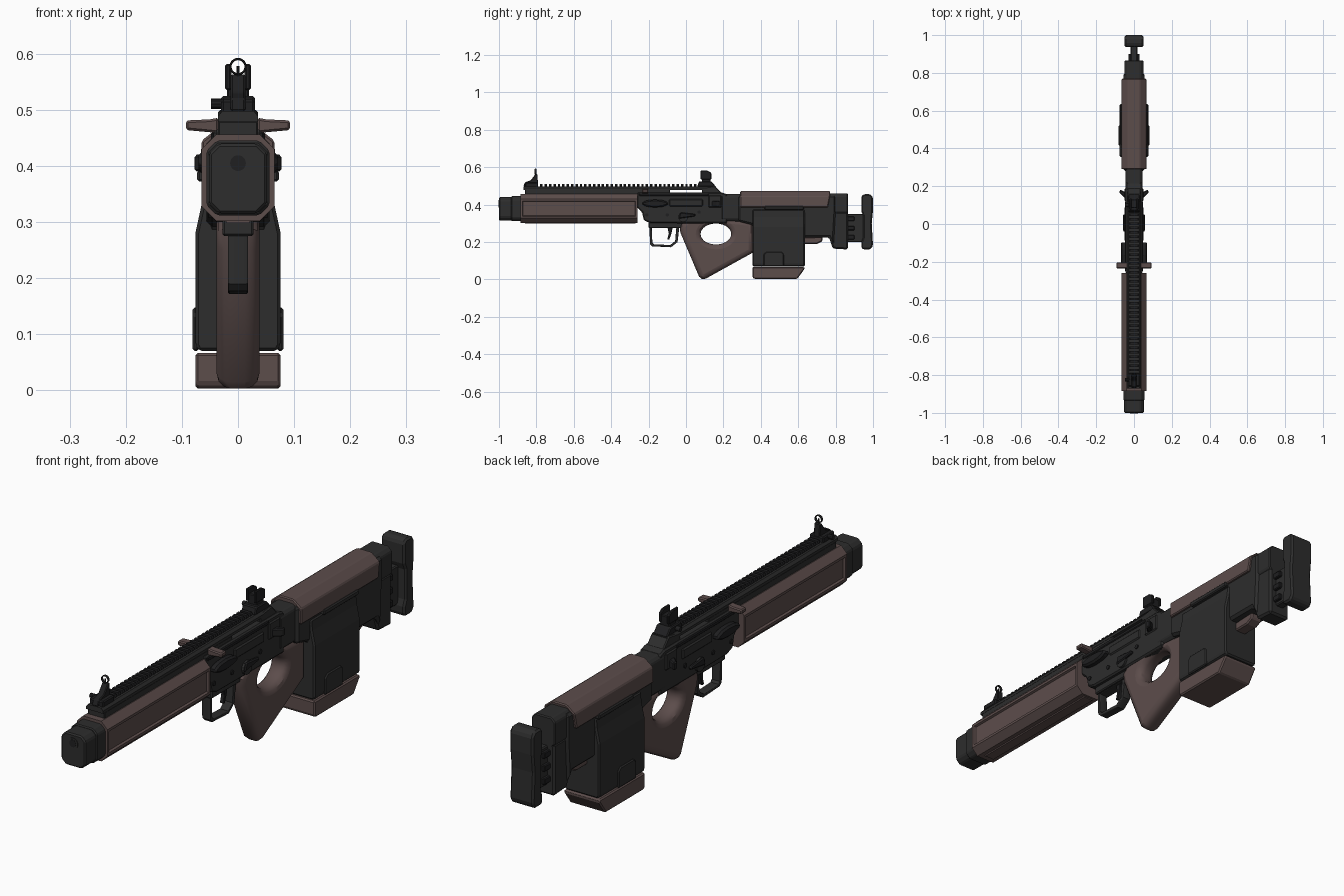
import bpy, bmesh, math
from mathutils import Matrix, Vector

if "Cube" in bpy.data.objects:
    bpy.data.objects.remove(bpy.data.objects["Cube"])


def material(name, rgb):
    m = bpy.data.materials.new(name)
    m.use_nodes = True
    m.diffuse_color = (*rgb, 1)
    m.node_tree.nodes["Principled BSDF"].inputs["Base Color"].default_value = (*rgb, 1)
    return m


DARK = material("charcoal", (0.026, 0.026, 0.026))
BLACK = material("near black", (0.014, 0.014, 0.015))
BROWN = material("dull brown", (0.108, 0.074, 0.071))


def finish(name, bm, mat, bevel=0.0):
    bmesh.ops.recalc_face_normals(bm, faces=bm.faces)
    me = bpy.data.meshes.new(name)
    bm.to_mesh(me)
    bm.free()
    me.materials.append(mat)
    ob = bpy.data.objects.new(name, me)
    bpy.context.collection.objects.link(ob)
    if bevel:
        mod = ob.modifiers.new("edge", "BEVEL")
        mod.width = bevel
        mod.segments = 1
        mod.limit_method = "ANGLE"
    return ob


def extrude(points, offset):
    bm = bmesh.new()
    face = bm.faces.new([bm.verts.new(p) for p in points])
    new = bmesh.ops.extrude_face_region(bm, geom=[face])["geom"]
    bmesh.ops.translate(bm, vec=offset, verts=[v for v in new if isinstance(v, bmesh.types.BMVert)])
    return bm


def side(name, pts, x0, x1, mat, bevel=0.0):
    """Side outline (y, z) spanning x0..x1."""
    return finish(name, extrude([(x0, y, z) for y, z in pts], (x1 - x0, 0, 0)), mat, bevel)


def section(name, half, y0, y1, mat, bevel=0.0):
    """Mirrored cross-section (x, z) running y0..y1."""
    pts = half + [(-x, z) for x, z in reversed(half)]
    return finish(name, extrude([(x, y0, z) for x, z in pts], (0, y1 - y0, 0)), mat, bevel)


def box(name, x, y, z, mat, bevel=0.0):
    return side(name, [(y[0], z[0]), (y[1], z[0]), (y[1], z[1]), (y[0], z[1])], *x, mat, bevel)


def rod(name, centre, radius, length, axis, mat, sides=16):
    bm = bmesh.new()
    turn = Vector((0, 0, 1)).rotation_difference(Vector(axis)).to_matrix().to_4x4()
    bmesh.ops.create_cone(bm, cap_ends=True, segments=sides, radius1=radius, radius2=radius,
                          depth=length, matrix=Matrix.Translation(centre) @ turn)
    return finish(name, bm, mat)


def ring_plate(name, outer, hole, half, bevel, mat):
    """Side plate with a through hole and rounded rims."""
    cu = bpy.data.curves.new(name, "CURVE")
    cu.dimensions, cu.fill_mode = "2D", "BOTH"
    cu.extrude, cu.bevel_depth, cu.offset, cu.bevel_resolution = half - bevel, bevel, -bevel, 2
    for pts in (outer, hole):
        sp = cu.splines.new("POLY")
        sp.points.add(len(pts) - 1)
        for p, (y, z) in zip(sp.points, pts):
            p.co = (y, z, 0, 1)
        sp.use_cyclic_u = True
    cu.materials.append(mat)
    ob = bpy.data.objects.new(name, cu)
    bpy.context.collection.objects.link(ob)
    ob.rotation_euler = (math.pi / 2, 0, math.pi / 2)
    bpy.ops.object.select_all(action="DESELECT")
    ob.select_set(True)
    bpy.context.view_layer.objects.active = ob
    bpy.ops.object.convert(target="MESH")
    bpy.ops.object.shade_smooth_by_angle(angle=math.radians(30))


def ellipse(cy, cz, ry, rz, n=28):
    return [(cy + ry * math.cos(i * math.tau / n), cz + rz * math.sin(i * math.tau / n)) for i in range(n)]


def octagon(w, z0, z1, cut):
    return [(w - cut, z0), (w, z0 + cut), (w, z1 - cut), (w - cut, z1)]


# Muzzle block and bore
section("muzzle_block", octagon(0.052, 0.315, 0.44, 0.018), -1.0, -0.93, DARK, 0.005)
section("muzzle_collar", octagon(0.056, 0.312, 0.445, 0.018), -0.935, -0.87, DARK, 0.004)
rod("muzzle_ring", (0, -0.998, 0.405), 0.021, 0.008, (0, 1, 0), DARK, 24)
rod("muzzle_bore", (0, -0.999, 0.405), 0.014, 0.008, (0, 1, 0), BLACK, 24)

# Handguard with sunken side panels
guard = section("handguard", octagon(0.065, 0.302, 0.456, 0.026), -0.885, -0.26, BROWN)
bm = bmesh.new()
bm.from_mesh(guard.data)
for f in [f for f in bm.faces if abs(f.normal.x) > 0.9]:
    bmesh.ops.inset_region(bm, faces=[f], thickness=0.014)
    bmesh.ops.inset_region(bm, faces=[f], thickness=0.005, depth=-0.008)
bm.to_mesh(guard.data)
bm.free()
section("handguard_rib", [(0.02, 0.298), (0.026, 0.31)], -0.86, -0.27, BROWN)

# Top rail with teeth
section("rail_spine", [(0.036, 0.478), (0.036, 0.488), (0.028, 0.498)], -0.87, 0.16, DARK)
section("rail_base", [(0.036, 0.45), (0.036, 0.48)], -0.86, -0.085, DARK, 0.003)
tooth = section("rail_teeth", [(0.018, 0.496), (0.024, 0.502), (0.02, 0.511)], -0.85, -0.837, BLACK)
arr = tooth.modifiers.new("repeat", "ARRAY")
arr.use_relative_offset = False
arr.use_constant_offset = True
arr.constant_offset_displace = (0, 0.0235, 0)
arr.count = 39

# Receiver
side("receiver", [(-0.262, 0.465), (-0.262, 0.385), (-0.235, 0.36), (-0.225, 0.315), (-0.19, 0.302),
                  (0.0, 0.3), (0.22, 0.3), (0.22, 0.455), (0.19, 0.465)], -0.044, 0.044, DARK, 0.006)
side("receiver_rear_slope", [(0.085, 0.45), (0.085, 0.49), (0.155, 0.5), (0.20, 0.452)], -0.036, 0.036, DARK, 0.004)
box("trigger_housing", (-0.028, 0.028), (-0.2, -0.02), (0.275, 0.31), DARK, 0.004)
for s, word in ((1, "left"), (-1, "right")):
    def across(a, b):
        return (s * a, s * b)
    side(word + "_port_bulge", ellipse(-0.165, 0.406, 0.072, 0.021, 12), *across(0.04, 0.07), BLACK, 0.012)
    box(word + "_port_cover", across(0.04, 0.05), (-0.09, 0.09), (0.39, 0.43), DARK, 0.006)
    box(word + "_upper_strip", across(0.04, 0.048), (-0.25, 0.12), (0.445, 0.46), BLACK, 0.003)
    rod(word + "_selector_hub", (s * 0.046, -0.015, 0.333), 0.026, 0.014, (1, 0, 0), DARK)
    side(word + "_selector_lever", [(-0.04, 0.325), (0.05, 0.338), (0.05, 0.35), (-0.03, 0.358)],
         *across(0.044, 0.058), BLACK, 0.004)
    for y, z in ((-0.21, 0.345), (-0.1, 0.345), (0.07, 0.36)):
        rod(word + "_pin", (s * 0.044, y, z), 0.009, 0.008, (1, 0, 0), BLACK, 10)
    # Swept release wing
    wing = [(0.04, 0.13), (0.078, 0.165), (0.074, 0.182), (0.04, 0.165)]
    finish(word + "_release_wing", extrude([(s * x, y, 0.39) for x, y in wing], (0, 0, 0.03)), BLACK, 0.004)
    box(word + "_rear_plate", across(0.04, 0.049), (0.12, 0.19), (0.385, 0.45), DARK, 0.005)
    # Charging handle
    handle = [(0.034, 0.458), (0.05, 0.46), (0.093, 0.464), (0.093, 0.481), (0.05, 0.483), (0.034, 0.486)]
    finish(word + "_charging_handle", extrude([(s * x, -0.235, z) for x, z in handle], (0, 0.032, 0)), BROWN, 0.004)

# Trigger and guard
ring_plate("trigger_guard",
           [(-0.195, 0.285), (-0.193, 0.19), (-0.18, 0.177), (-0.08, 0.172), (-0.045, 0.2), (-0.035, 0.285)],
           [(-0.182, 0.274), (-0.18, 0.196), (-0.172, 0.188), (-0.085, 0.184), (-0.058, 0.205), (-0.052, 0.274)],
           0.018, 0.003, DARK)
side("trigger", [(-0.1, 0.285), (-0.092, 0.245), (-0.1, 0.215), (-0.09, 0.212), (-0.078, 0.245), (-0.07, 0.285)],
     -0.008, 0.008, BLACK, 0.002)

# Thumbhole grip
ring_plate("grip", [(-0.035, 0.29), (-0.03, 0.25), (0.07, 0.015), (0.085, 0.003), (0.105, 0.004), (0.36, 0.145),
                    (0.36, 0.31), (0.22, 0.325), (0.01, 0.325)],
           ellipse(0.16, 0.243, 0.082, 0.056), 0.038, 0.026, BROWN)

# Stock body and cheek rest
section("stock_neck", octagon(0.046, 0.31, 0.456, 0.014), 0.19, 0.32, DARK, 0.004)
side("stock_body", [(0.28, 0.45), (0.28, 0.31), (0.36, 0.29), (0.36, 0.25), (0.64, 0.225), (0.765, 0.225), (0.79, 0.18),
                    (0.80, 0.35), (0.80, 0.45)], -0.056, 0.056, DARK, 0.01)
section("stock_end", octagon(0.05, 0.345, 0.46, 0.016), 0.76, 0.866, DARK, 0.004)
side("stock_heel", [(0.765, 0.36), (0.765, 0.225), (0.785, 0.165), (0.866, 0.16), (0.866, 0.36)],
     -0.047, 0.047, DARK, 0.008)
cheek = section("cheek_rest", [(0.067, 0.385), (0.065, 0.445), (0.03, 0.472)], 0.29, 0.77, BROWN, 0.004)
for v in cheek.data.vertices:
    if v.co.y > 0.7 and v.co.z < 0.4:
        v.co.y -= 0.012
for s in (1, -1):
    box("cheek_clip", (s * 0.055, s * 0.073), (0.42, 0.63), (0.372, 0.392), DARK, 0.004)

# Magazine, floor and release
mag = [(0.07, 0.07), (0.076, 0.08), (0.076, 0.28), (0.064, 0.335), (0.06, 0.375)]
section("magazine", mag, 0.355, 0.635, DARK, 0.008)
side("magazine_floor", [(0.355, 0.067), (0.355, 0.012), (0.365, 0.003), (0.595, 0.003), (0.635, 0.058), (0.63, 0.067)],
     -0.076, 0.076, BROWN, 0.005)
for s in (1, -1):
    side("magazine_latch", [(0.415, 0.07), (0.415, 0.135), (0.43, 0.148), (0.51, 0.148), (0.523, 0.135), (0.523, 0.07)],
         s * 0.07, s * 0.081, DARK, 0.004)
side("magazine_release", [(0.63, 0.225), (0.63, 0.19), (0.70, 0.19), (0.73, 0.205), (0.73, 0.23)],
     -0.025, 0.025, BROWN, 0.005)

# Butt pad on its struts
box("butt_strut", (-0.018, 0.018), (0.85, 0.95), (0.2, 0.35), DARK, 0.004)
for z in (0.225, 0.275, 0.325):
    box("strut_rib", (-0.03, 0.03), (0.86, 0.9), (z - 0.012, z + 0.012), BLACK, 0.003)
side("butt_pad", [(0.937, 0.445), (0.937, 0.365), (0.947, 0.34), (0.947, 0.225), (0.937, 0.2), (0.937, 0.17), (0.947, 0.16),
                  (0.985, 0.16), (1.0, 0.18), (0.993, 0.3), (1.0, 0.37), (1.0, 0.44), (0.985, 0.456), (0.95, 0.456)],
     -0.05, 0.05, DARK, 0.01)

# Front sight: sloped base, post and hood ring
side("front_sight_base", [(-0.87, 0.498), (-0.86, 0.52), (-0.83, 0.53), (-0.805, 0.563), (-0.795, 0.563), (-0.79, 0.498)],
     -0.013, 0.013, BLACK, 0.003)
box("front_sight_clamp", (-0.03, 0.03), (-0.86, -0.79), (0.494, 0.518), BLACK, 0.004)
rod("front_sight_screw", (-0.035, -0.825, 0.51), 0.009, 0.026, (1, 0, 0), BLACK, 10)
rod("front_sight_post", (0, -0.805, 0.568), 0.0025, 0.02, (0, 0, 1), BLACK, 8)
bpy.ops.mesh.primitive_torus_add(location=(0, -0.805, 0.577), rotation=(math.pi / 2, 0, 0), major_segments=24,
                                 minor_segments=6, major_radius=0.0135, minor_radius=0.002)
hood = bpy.context.object
hood.name = "front_sight_hood"
hood.scale.z = 3
hood.data.materials.append(BLACK)

# Rear sight: clamp, plate and two ears
side("rear_sight_base", [(0.06, 0.496), (0.07, 0.525), (0.135, 0.525), (0.16, 0.496)], -0.03, 0.03, BLACK, 0.004)
box("rear_sight_plate", (-0.02, 0.02), (0.085, 0.13), (0.52, 0.562), BLACK, 0.003)
for s in (1, -1):
    side("rear_sight_ear", [(0.077, 0.535), (0.077, 0.582), (0.115, 0.582), (0.135, 0.57), (0.135, 0.535)],
         s * 0.012, s * 0.023, BLACK, 0.003)
rod("rear_sight_knob", (-0.036, 0.1, 0.511), 0.009, 0.024, (1, 0, 0), BLACK, 12)
